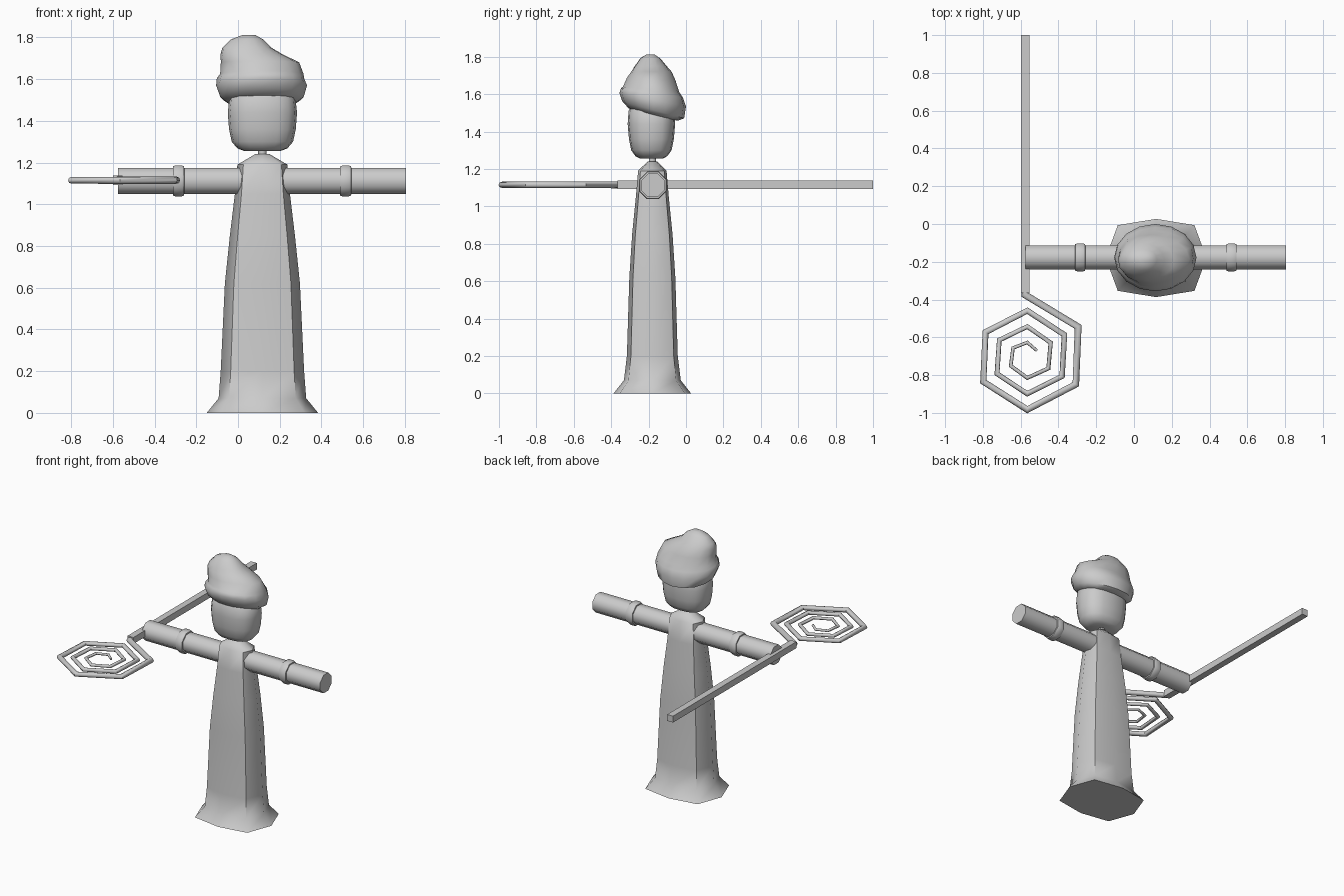
import bpy, bmesh, math
from mathutils import Vector

if "Cube" in bpy.data.objects:
    bpy.data.objects.remove(bpy.data.objects["Cube"])

grey = bpy.data.materials.new("pale_grey")
grey.diffuse_color = (0.6, 0.6, 0.6, 1)
grey.use_nodes = True
grey.node_tree.nodes["Principled BSDF"].inputs["Base Color"].default_value = grey.diffuse_color
CX, CY = 0.117, -0.18      # axis of the figure
ARM_Y, ARM_Z = -0.177, 1.112


def finish(obj, angle):
    obj.data.materials.append(grey)
    bpy.ops.object.select_all(action='DESELECT')
    obj.select_set(True)
    bpy.context.view_layer.objects.active = obj
    if angle:
        bpy.ops.object.shade_smooth_by_angle(angle=math.radians(angle))
    return obj


def loft(name, rings, angle=50):
    """Skin a stack of equal-sized point rings and cap both ends."""
    bm = bmesh.new()
    rows = [[bm.verts.new(p) for p in ring] for ring in rings]
    n = len(rows[0])
    for a, b in zip(rows, rows[1:]):
        for i in range(n):
            j = (i + 1) % n
            bm.faces.new((a[i], a[j], b[j], b[i]))
    bm.faces.new(rows[0][::-1])
    bm.faces.new(rows[-1])
    bmesh.ops.recalc_face_normals(bm, faces=bm.faces)
    mesh = bpy.data.meshes.new(name)
    bm.to_mesh(mesh)
    bm.free()
    obj = bpy.data.objects.new(name, mesh)
    bpy.context.collection.objects.link(obj)
    return finish(obj, angle)


def angles(n, start=0.0):
    return [start + 2 * math.pi * i / n for i in range(n)]


# Robe: flattened octagon, flared at the hem
corners = [(1, 0), (.76, .84), (0, 1), (-.76, .84), (-1, 0), (-.76, -.84), (0, -1), (.76, -.84)]
robe = [(0, .267, .207), (.07, .21, .152), (.2, .2, .136), (.62, .18, .123), (.85, .156, .108),
        (1.05, .132, .088), (1.19, .12, .076), (1.24, .035, .025)]
loft("robe", [[(CX + rx * u, CY + ry * v, z) for u, v in corners] for z, rx, ry in robe], 48)


# Arms and cuff bands: octagonal sleeves along x
def sleeve(name, stations):
    loft(name, [[(x, ARM_Y + r * math.cos(a), ARM_Z + r * math.sin(a)) for a in angles(8, math.pi / 8)]
                for x, r in stations], 50)


sleeve("left_arm", [(-.575, .068), (CX - .05, .068)])
sleeve("right_arm", [(CX + .05, .068), (.805, .068)])
for name, x in (("left_cuff", -.285), ("right_cuff", .516)):
    sleeve(name, [(x - .028, .064), (x - .026, .076), (x - .015, .08),
                  (x + .015, .08), (x + .026, .076), (x + .028, .064)])

# Neck
loft("neck", [[(CX + .02 * math.cos(a), CY + .02 * math.sin(a), z) for a in angles(10)]
              for z in (1.21, 1.29)])

# Head: rounded block, narrower at the chin
head = [(1.255, .085, .06), (1.268, .12, .085), (1.3, .147, .108), (1.36, .16, .12),
        (1.44, .166, .127), (1.51, .158, .122), (1.55, .12, .1)]


def rounded(a, power=.8):
    c, s = math.cos(a), math.sin(a)
    return math.copysign(abs(c) ** power, c), math.copysign(abs(s) ** power, s)


loft("head", [[(CX + rx * rounded(a)[0], CY - .005 + ry * rounded(a)[1], z) for a in angles(16)]
              for z, rx, ry in head], 60)

# Cap: lumpy, leaning to one side, brim dipping at the back
# height, centre x, centre y, half width, half depth, tilt
cap = [(1.49, .115, -.18, .10, .08, -.2), (1.49, .115, -.175, .165, .13, -.25),
       (1.515, .115, -.175, .2, .165, -.27), (1.57, .113, -.178, .218, .178, -.2),
       (1.605, .113, -.18, .209, .166, -.15), (1.625, .113, -.182, .2, .15, -.1),
       (1.68, .1, -.186, .188, .13, -.05), (1.72, .063, -.188, .148, .108, 0),
       (1.75, .046, -.19, .118, .085, 0), (1.79, .045, -.19, .078, .055, 0),
       (1.812, .052, -.19, .03, .022, 0)]
rings = []
for k, (z, cx, cy, rx, ry, tilt) in enumerate(cap):
    ring = []
    for a in angles(16):
        lump = 1 + .03 * math.sin(3 * a + 1.3 * k) * (k > 3)
        dy = ry * math.sin(a) * lump
        ring.append((cx + rx * math.cos(a) * lump, cy + dy, z + tilt * dy))
    rings.append(ring)
loft("cap", rings, 55)

# Staff: square bar
loft("staff", [[(-.577 + sx * .0225, y, 1.116 + sz * .0225)
                for sx, sz in ((-1, -1), (1, -1), (1, 1), (-1, 1))] for y in (-.365, 1.0)], 30)

# Staff head: tapering hexagonal spiral
path = [Vector((-.577, -.355, 1.115))]
for i in range(20):
    a, r = math.radians(90 - 60 * i), .325 - .014 * i
    path.append(Vector((-.565 + r * math.cos(a) - (.012 if i == 0 else 0), -.7 + r * math.sin(a), 1.115)))
rings = []
for i, p in enumerate(path):
    d0 = (p - path[i - 1]).normalized() if i else None
    d1 = (path[i + 1] - p).normalized() if i < len(path) - 1 else None
    t = ((d0 or d1) + (d1 or d0)).normalized()
    side = Vector((t.y, -t.x, 0))
    mitre = 1 / max(.6, t.dot(d1 or d0))
    r = .019 - .011 * i / 20
    rings.append([p + side * (r * mitre * math.cos(a)) + Vector((0, 0, r * math.sin(a)))
                  for a in angles(8)])
loft("staff_spiral", rings, 50)
